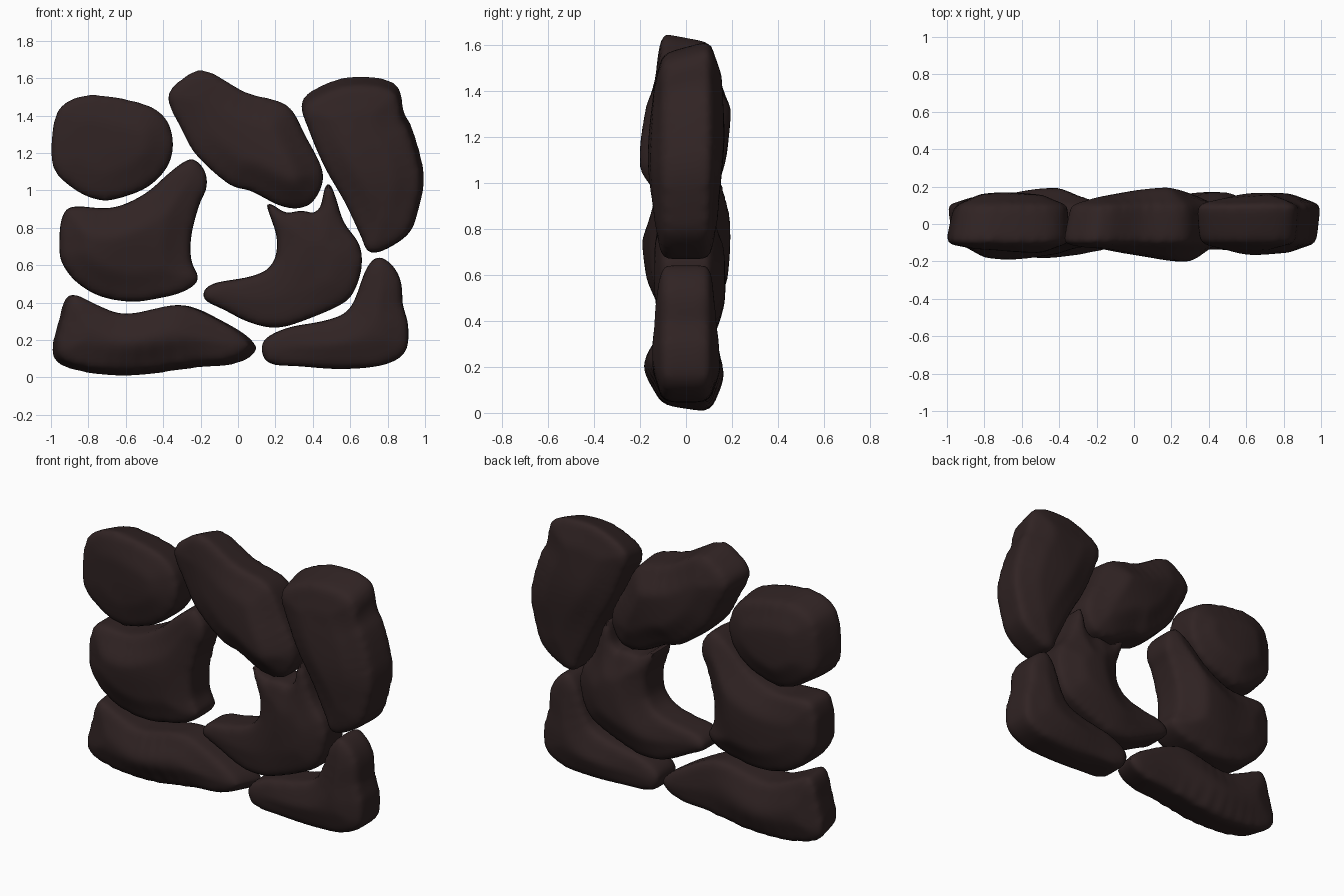
import bpy, bmesh, math
from mathutils import Vector, noise, kdtree

if "Cube" in bpy.data.objects:
    bpy.data.objects.remove(bpy.data.objects["Cube"])

BASE = 0.108  # half thickness of a stone near its rim

mat = bpy.data.materials.new("dark_stone")
mat.diffuse_color = (0.030, 0.017, 0.017, 1)
mat.use_nodes = True
mat.node_tree.nodes["Principled BSDF"].inputs["Base Color"].default_value = mat.diffuse_color


def smooth_loop(pts, steps=4):
    """Closed Catmull-Rom curve through the outline points."""
    p = [Vector(q) for q in pts]
    n, out = len(p), []
    for i in range(n):
        a, b, c, d = p[i - 1], p[i], p[(i + 1) % n], p[(i + 2) % n]
        for s in range(steps):
            t = s / steps
            out.append(0.5 * (2 * b + (c - a) * t + (2 * a - 5 * b + 4 * c - d) * t * t
                              + (3 * b - a - 3 * c + d) * t ** 3))
    return out


def stone(name, pts, front, back, taper=0.0, anchor=(0, 0)):
    """Outline in x,z; front/back = (x, z, depth) of the bulge on each face.
    taper > 0 narrows the front toward the anchor, taper < 0 narrows the back."""
    bm = bmesh.new()
    outline = smooth_loop(pts)
    rim = kdtree.KDTree(len(outline))
    for i, q in enumerate(outline):
        rim.insert((q.x, 0, q.y), i)
    rim.balance()
    face = bm.faces.new([bm.verts.new((q.x, -BASE, q.y)) for q in outline])
    ext = bmesh.ops.extrude_face_region(bm, geom=[face], use_keep_orig=True)
    for v in ext["geom"]:
        if isinstance(v, bmesh.types.BMVert):
            v.co.y = BASE
    bmesh.ops.triangulate(bm, faces=bm.faces[:])
    bmesh.ops.recalc_face_normals(bm, faces=bm.faces[:])
    me = bpy.data.meshes.new(name)
    bm.to_mesh(me)
    bm.free()
    ob = bpy.data.objects.new(name, me)
    bpy.context.collection.objects.link(ob)
    bpy.context.view_layer.objects.active = ob
    ob.select_set(True)

    # even skin, then worn edges
    rm = ob.modifiers.new("skin", 'REMESH')
    rm.mode, rm.voxel_size = 'VOXEL', 0.022
    sm = ob.modifiers.new("wear", 'SMOOTH')
    sm.factor, sm.iterations = 0.5, 10
    for m in ("skin", "wear"):
        bpy.ops.object.modifier_apply(modifier=m)

    # faces swell inward from the rim, uneven surface, slanted sides
    for v in ob.data.vertices:
        x, y, z = v.co
        bx, bz, depth = front if y < 0 else back
        r2 = (x - bx) ** 2 + (z - bz) ** 2
        t = min(rim.find((x, 0, z))[2] / 0.17, 1)
        inner = t * t * (3 - 2 * t)
        swell = (depth / BASE - 1) * (0.25 + 0.75 * math.exp(-r2 / 0.11))
        rough = 0.1 * noise.noise(Vector((x * 3.2, math.copysign(2, y), z * 3.2)))
        away = y + BASE if taper < 0 else BASE - y
        k = 1 - abs(taper) * max(away, 0)
        v.co = (anchor[0] + (x - anchor[0]) * k,
                y * (1 + (swell + rough) * (0.1 + 0.9 * inner)),
                anchor[1] + (z - anchor[1]) * k)
    ob.data.materials.append(mat)
    bpy.ops.object.shade_smooth_by_angle(angle=math.radians(50))
    ob.select_set(False)


# top row
stone("top_left_stone",
      [(-1, 1.33), (-.95, 1.46), (-.79, 1.52), (-.52, 1.475), (-.39, 1.40), (-.345, 1.27),
       (-.37, 1.14), (-.47, 1.03), (-.6, .97), (-.74, .945), (-.89, 1.01), (-1, 1.13)],
      (-.6, 1.25, .15), (-.7, 1.2, .168), -0.4, (-.45, 1.0))
stone("top_middle_stone",
      [(-.385, 1.50), (-.31, 1.60), (-.18, 1.65), (.04, 1.53), (.26, 1.465), (.36, 1.30),
       (.455, 1.11), (.445, 1.01), (.375, .915), (.24, .91), (.06, 1.0), (-.05, 1.03),
       (-.23, 1.19), (-.31, 1.33)],
      (.25, 1.12, .2), (.17, 1.3, .195), -0.3, (.3, 1.0))
stone("top_right_stone",
      [(.34, 1.5), (.55, 1.61), (.77, 1.61), (.87, 1.55), (.885, 1.44), (.94, 1.33),
       (1, 1.09), (.97, .9), (.91, .76), (.72, .66), (.66, .76), (.57, .95),
       (.46, 1.14), (.37, 1.35)],
      (.65, 1.15, .165), (.75, 1.25, .17), 0.3, (.6, .67))

# middle row
stone("middle_left_stone",
      [(-.955, .71), (-.945, .84), (-.89, .915), (-.68, .905), (-.5, .98), (-.36, 1.1),
       (-.25, 1.17), (-.18, 1.11), (-.165, 1.02), (-.205, .93), (-.25, .76), (-.25, .62),
       (-.21, .525), (-.3, .455), (-.47, .415), (-.58, .405), (-.74, .435), (-.87, .515),
       (-.945, .62)],
      (-.7, .75, .185), (-.42, .78, .195))
stone("middle_right_stone",
      [(.15, .94), (.25, .88), (.34, .895), (.43, .885), (.475, 1.05), (.52, .97),
       (.565, .83), (.65, .71), (.66, .58), (.62, .46), (.56, .395), (.38, .315),
       (.21, .265), (.06, .295), (-.07, .36), (-.19, .425), (-.14, .5), (.07, .54),
       (.18, .6), (.21, .74)],
      (.45, .6, .14), (.42, .55, .17))

# bottom row
stone("bottom_left_stone",
      [(-1, .12), (-.965, .3), (-.91, .445), (-.76, .385), (-.6, .335), (-.34, .385),
       (-.23, .375), (-.1, .315), (.04, .235), (.11, .165), (.08, .105), (-.04, .06),
       (-.23, .045), (-.6, 0), (-.9, .04)],
      (-.5, .18, .18), (-.6, .17, .165), 0.4, (-.6, .4))
stone("bottom_right_stone",
      [(.125, .155), (.155, .215), (.28, .27), (.47, .305), (.6, .37), (.685, .58),
       (.75, .645), (.83, .595), (.875, .5), (.88, .39), (.91, .28), (.895, .135),
       (.77, .065), (.55, .045), (.33, .06), (.165, .075)],
      (.65, .22, .15), (.6, .2, .15))
